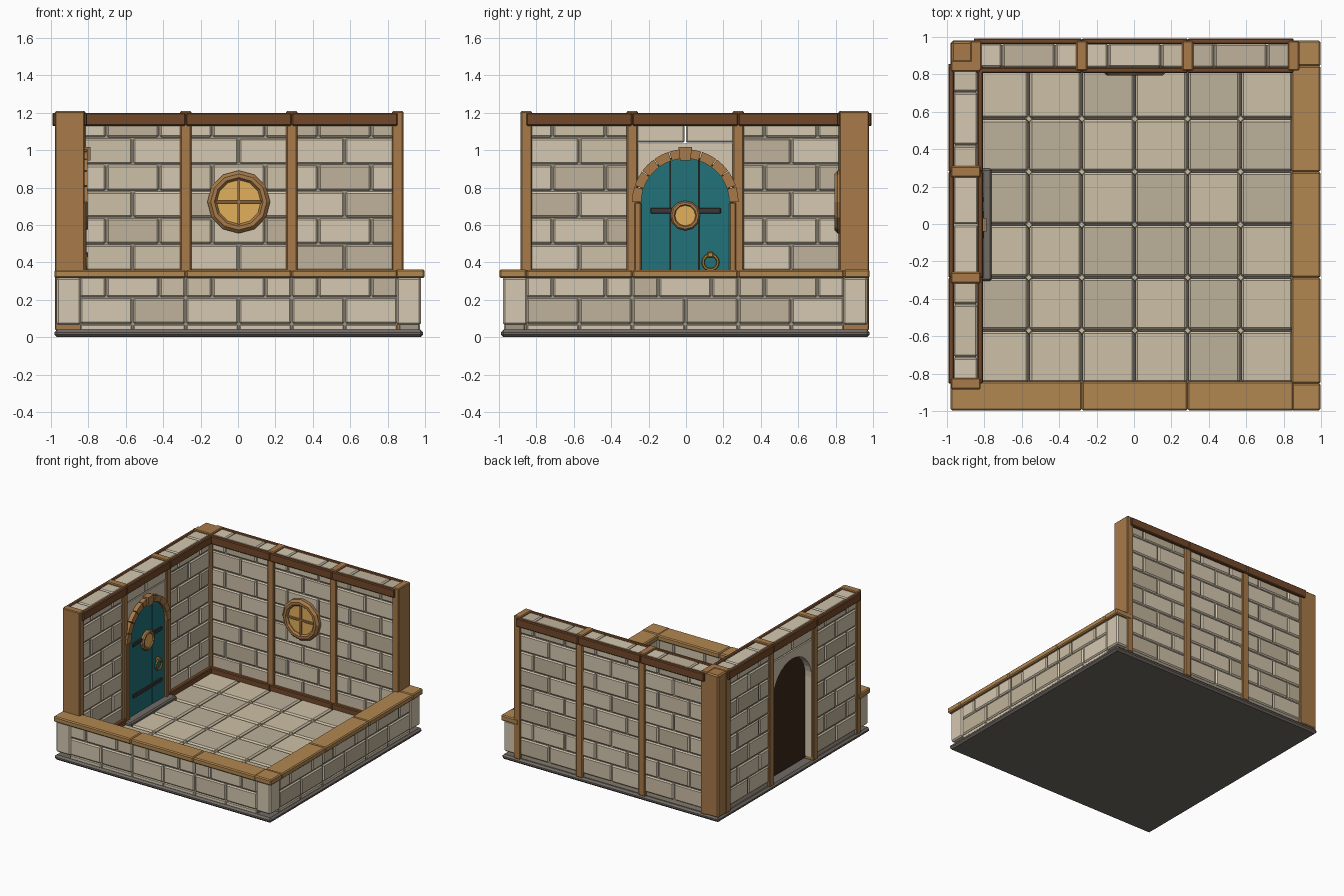
import bpy, bmesh, random
from math import sin, cos, pi, sqrt
from mathutils import Matrix, Vector

if "Cube" in bpy.data.objects:
    bpy.data.objects.remove(bpy.data.objects["Cube"])

random.seed(4)
SHIFT = Matrix.Translation((0.004, -0.004, 0))
BACK = SHIFT
# a quarter turn carries the back wall to the left side and the front wall to the right side
SIDE = SHIFT @ Matrix.Rotation(pi / 2, 4, 'Z')


def material(name, r, g, b):
    m = bpy.data.materials.new(name)
    m.diffuse_color = [(c / 255) ** 2.2 for c in (r, g, b)] + [1]
    m.use_nodes = True
    m.node_tree.nodes["Principled BSDF"].inputs["Base Color"].default_value = m.diffuse_color
    return m


STONE = [material("stone_light", 212, 199, 175), material("stone_mid", 203, 190, 166),
         material("stone_dark", 190, 177, 153)]
TILE = [material("tile_light", 204, 190, 164), material("tile_dark", 187, 175, 153)]
MORTAR = [material("mortar", 160, 150, 132)]
WOOD = [material("wood", 166, 121, 74)]
CAP = [material("cap_wood", 176, 134, 82)]
DARK = [material("dark_wood", 114, 74, 46)]
SHADOW = [material("door_back", 62, 44, 32)]
TEAL = [material("teal_paint", 38, 114, 120)]
AMBER = [material("amber_glass", 224, 174, 92)]
IRON = [material("iron", 62, 58, 58)]
GREY = [material("grey_stone", 112, 106, 100)]
BRASS = [material("brass", 184, 138, 62)]


def build(name, mats, frame, fill):
    """Create an object, let fill(bm) add geometry, then place it in the given frame."""
    bm = bmesh.new()
    fill(bm)
    bmesh.ops.recalc_face_normals(bm, faces=bm.faces)
    bm.transform(frame)
    me = bpy.data.meshes.new(name)
    bm.to_mesh(me)
    bm.free()
    for m in mats:
        me.materials.append(m)
    bpy.context.collection.objects.link(bpy.data.objects.new(name, me))


def box(bm, lo, hi, bev=0.006, mat=0):
    lo, hi = Vector(lo), Vector(hi)
    mtx = Matrix.Translation((lo + hi) / 2) @ Matrix.Diagonal((*(hi - lo), 1))
    verts = bmesh.ops.create_cube(bm, size=1, matrix=mtx)["verts"]
    for f in {f for v in verts for f in v.link_faces}:
        f.material_index = mat
    if bev:
        edges = list({e for v in verts for e in v.link_edges})
        bmesh.ops.bevel(bm, geom=edges, offset=bev, segments=1, affect='EDGES')


def boxes(name, mats, frame, items, bev=0.006):
    build(name, mats, frame, lambda bm: [box(bm, lo, hi, bev) for lo, hi in items])


def prism(bm, pts, y0, y1):
    """Extrude an x-z outline along y."""
    a = [bm.verts.new((x, y0, z)) for x, z in pts]
    b = [bm.verts.new((x, y1, z)) for x, z in pts]
    bm.faces.new(a)
    bm.faces.new(b[::-1])
    for i in range(len(a)):
        j = (i + 1) % len(a)
        bm.faces.new((a[i], b[i], b[j], a[j]))


def ring(bm, cx, cz, profile, n):
    """Sweep a closed (radius, y) profile around an axis along y."""
    loops = [[bm.verts.new((cx + r * cos(2 * pi * i / n), y, cz + r * sin(2 * pi * i / n)))
              for r, y in profile] for i in range(n)]
    for i in range(n):
        p, q = loops[i], loops[(i + 1) % n]
        for k in range(len(p)):
            l = (k + 1) % len(p)
            bm.faces.new((p[k], p[l], q[l], q[k]))


def circle(cx, cz, r, n, a0=0, a1=2 * pi, end=False):
    steps = n if end else n - 1
    return [(cx + r * cos(a0 + (a1 - a0) * i / n), cz + r * sin(a0 + (a1 - a0) * i / n))
            for i in range(steps + 1)]


M = 1.7 / 3          # length of one wall module
ROW = 0.1425         # height of one brick course


def bricks(bm, y0, y1, rows, top, modules=(0, 1, 2)):
    for m in modules:
        a = -0.85 + m * M
        for r in range(rows):
            z0 = 0.068 + r * ROW
            z1 = min(z0 + ROW, top)
            cuts = [0, .5, 1] if r % 2 == 0 else [0, .25, .75, 1]
            for c0, c1 in zip(cuts, cuts[1:]):
                i, j = random.uniform(0, .005), random.uniform(0, .005)
                box(bm, (a + c0 * M + .003, y0 + i, z0 + .003), (a + c1 * M - .003, y1 - j, z1 - .003),
                    .009, random.choice((0, 0, 1, 2)))


# base slab
boxes("base_slab", GREY, SHIFT, [((-.985, -.985, 0), (.985, .985, .04))], .014)


# floor tiles with small studs at the crossings
def floor(bm):
    p = 1.7 / 6
    for i in range(6):
        for j in range(6):
            x, y = -.85 + i * p, -.85 + j * p
            box(bm, (x + .004, y + .004, .03), (x + p - .004, y + p - .004, .07), .012, random.randint(0, 1))
            if i and j:
                bmesh.ops.create_cone(bm, cap_ends=True, segments=4, radius1=.024, radius2=.016,
                                      depth=.02, matrix=Matrix.Translation((x, y, .062)))


build("floor_tiles", TILE, SHIFT, floor)

# tall walls: bricks, mortar core, posts and rails
for name, frame, mods in (("back", BACK, (0, 1, 2)), ("left", SIDE, (0, 2))):
    build(name + "_wall_bricks", STONE, frame, lambda bm: bricks(bm, .838, .972, 8, 1.197, mods))
    boxes(name + "_wall_mortar", MORTAR, frame,
          [((-.85 + m * M, .85, .03), (-.85 + (m + 1) * M, .96, 1.185)) for m in mods], 0)
    posts = [-.85 + k * M for k in range(4)]
    boxes(name + "_wall_posts", WOOD, frame,
          [((x - .03, .824, .035), (x + .03, .982, 1.208)) for x in posts])
    rails = [((-.85 + m * M, y, 1.13), (-.85 + (m + 1) * M, y + .03, 1.198)) for m in range(3) for y in (.812, .967)]
    boxes(name + "_wall_top_rails", DARK, frame, rails)
    boxes(name + "_wall_sill", DARK, frame,
          [((-.85 + m * M, .812, .06), (-.85 + (m + 1) * M, .845, .115)) for m in mods])
boxes("corner_post", WOOD, SHIFT, [((-.98, .83, .035), (-.83, .98, 1.205))], .01)
# outer rails wrapping the corner
boxes("corner_rails", DARK, SHIFT, [((-.86, .967, 1.13), (-.84, .997, 1.198)),
                                    ((-.997, .84, 1.13), (-.967, .86, 1.198))], .004)

# low parapet walls with foot course and wooden cap
for name, frame in (("front", BACK), ("right", SIDE)):
    build(name + "_parapet_bricks", STONE, frame, lambda bm: bricks(bm, -.975, -.85, 2, .325))
    boxes(name + "_parapet_mortar", MORTAR, frame, [((-.85, -.962, .03), (.85, -.862, .32))], 0)
    boxes(name + "_parapet_foot", STONE, frame,
          [((-.85 + k * M / 2 + .004, -.968, .03), (-.85 + (k + 1) * M / 2 - .004, -.856, .068)) for k in range(6)])
    cuts = [-.985 if name == "front" else -.85, -.85 + M, -.85 + 2 * M, .85]
    boxes(name + "_parapet_cap", CAP, frame,
          [((a, -.993, .315), (b, -.838, .36)) for a, b in zip(cuts, cuts[1:])], .008)
CORNERS = [(-.91, -.91), (.91, -.91), (.91, .91)]
boxes("parapet_corner_blocks", STONE, SHIFT,
      [((x - .065, y - .065, .065), (x + .065, y + .065, .318)) for x, y in CORNERS], .01)
boxes("parapet_corner_caps", CAP, SHIFT,
      [((.84, -.993, .315), (.993, -.848, .362)), ((.838, .848, .315), (.993, .985, .362))], .008)

# round window on the back wall
build("window_frame", WOOD, BACK, lambda bm: ring(
    bm, 0, .723, [(.168, .845), (.168, .815), (.15, .797), (.13, .797), (.118, .812), (.118, .845)], 12))
build("window_glass", AMBER, BACK, lambda bm: prism(bm, circle(0, .723, .125, 12), .818, .845))
boxes("window_bars", WOOD, BACK, [((-.008, .806, .6), (.008, .822, .846)), ((-.122, .806, .715), (.122, .822, .731))], .002)

# door surround: stone panel with arched opening and two stones on top
CZ, R = .72, .25
H = M / 2
panel = [(-R, .065), (-H, .065), (-H, 1.035), (H, 1.035), (H, .065), (R, .065)] + circle(0, CZ, R, 16, 0, pi, True)
build("door_surround", STONE, SIDE, lambda bm: prism(bm, panel, .842, .968))
boxes("door_lintel_stones", STONE, SIDE, [((-H, .838, 1.04), (-.003, .97, 1.195)), ((.003, .838, 1.04), (H, .97, 1.195))], .008)


# door leaf: three planks over a dark backing
def planks(bm):
    for a, b in ((-.245, -.082), (-.078, .072), (.076, .245)):
        us = [b + (a - b) * i / 8 for i in range(9)]
        prism(bm, [(a, .07), (b, .07)] + [(u, CZ + sqrt(max(.246 ** 2 - u * u, 0))) for u in us], .832, .872)


build("door_planks", TEAL, SIDE, planks)
build("door_backing", SHADOW, SIDE, lambda bm: prism(
    bm, [(-.252, .05), (.252, .05)] + circle(0, CZ, .252, 16, 0, pi, True), .868, .91))


# door frame: jambs, arch blocks and keystone
def arch(bm):
    n = 10
    for k in range(n):
        a, b = pi * k / n + .01, pi * (k + 1) / n - .01
        prism(bm, circle(0, CZ, .235, 2, a, b, True) + circle(0, CZ, .285, 2, b, a, True), .808, .86)
    for s in (-1, 1):
        box(bm, (min(s * .235, s * .272), .814, .06), (max(s * .235, s * .272), .86, CZ))
    prism(bm, [(-.028, .945), (.028, .945), (.036, 1.018), (-.036, 1.018)], .792, .86)


build("door_frame", WOOD, SIDE, arch)

# door fittings
boxes("door_straps", IRON, SIDE, [((-.185, .82, z), (.19, .835, z + .028)) for z in (.662, .24)], .003)
build("door_porthole_frame", WOOD, SIDE, lambda bm: ring(
    bm, 0, .65, [(.08, .836), (.08, .815), (.072, .806), (.06, .806), (.054, .815), (.054, .836)], 12))
build("door_porthole_glass", AMBER, SIDE, lambda bm: prism(bm, circle(0, .65, .058, 12), .814, .836))
build("door_ring_handle", BRASS, SIDE, lambda bm: ring(bm, .135, .4, circle(.04, .815, .008, 6), 14))
boxes("door_handle_mount", BRASS, SIDE, [((.118, .806, .425), (.152, .836, .455))], .005)
boxes("door_step", GREY, SIDE, [((-.3, .765, .05), (.3, .86, .095))], .01)
